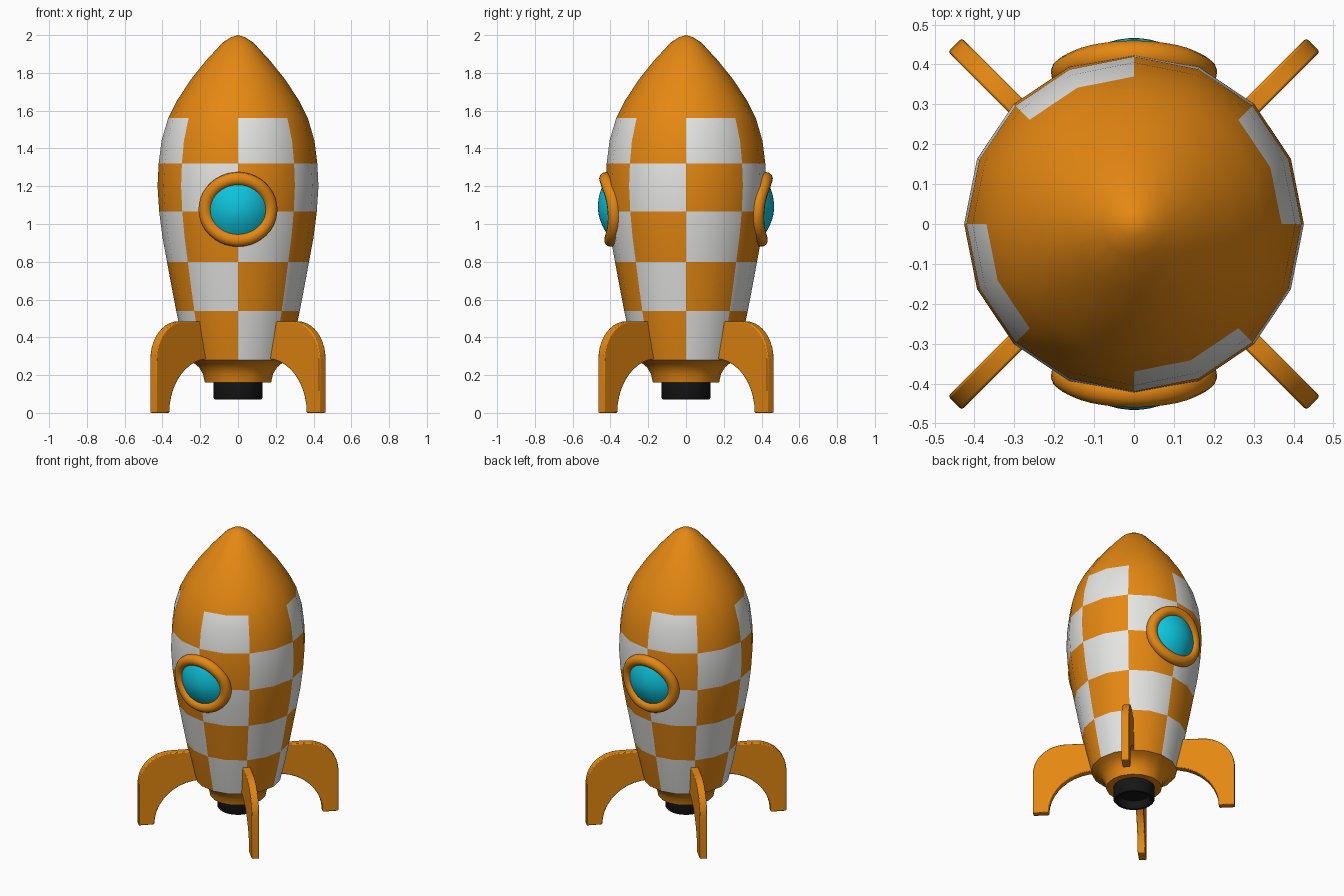
import bpy, bmesh, math
from math import sin, cos, pi, sqrt
from mathutils import Vector

if "Cube" in bpy.data.objects:
    bpy.data.objects.remove(bpy.data.objects["Cube"])


def material(name, rgb, rough=0.5):
    m = bpy.data.materials.new(name)
    m.use_nodes = True
    m.diffuse_color = (*rgb, 1)
    bsdf = m.node_tree.nodes["Principled BSDF"]
    bsdf.inputs["Base Color"].default_value = (*rgb, 1)
    bsdf.inputs["Roughness"].default_value = rough
    return m


ORANGE = material("orange paint", (0.78, 0.245, 0.006))
WHITE = material("white paint", (0.78, 0.78, 0.76))
CYAN = material("cyan glass", (0.004, 0.56, 0.74))
BLACK = material("black metal", (0.008, 0.008, 0.008))


def finish(name, bm, mats, angle=40):
    bmesh.ops.remove_doubles(bm, verts=bm.verts, dist=1e-5)
    bmesh.ops.recalc_face_normals(bm, faces=bm.faces)
    me = bpy.data.meshes.new(name)
    bm.to_mesh(me)
    bm.free()
    ob = bpy.data.objects.new(name, me)
    bpy.context.collection.objects.link(ob)
    for m in mats:
        me.materials.append(m)
    bpy.ops.object.select_all(action='DESELECT')
    ob.select_set(True)
    bpy.context.view_layer.objects.active = ob
    bpy.ops.object.shade_smooth_by_angle(angle=math.radians(angle))
    return ob


def grid(bm, rows):
    """Skin closed loops of points; single points become fans."""
    loops = [[bm.verts.new(p) for p in row] for row in rows]
    for a, b in zip(loops, loops[1:]):
        n = max(len(a), len(b))
        for i in range(n):
            j = (i + 1) % n
            if len(a) == 1:
                bm.faces.new((a[0], b[i], b[j]))
            elif len(b) == 1:
                bm.faces.new((a[i], a[j], b[0]))
            else:
                bm.faces.new((a[i], a[j], b[j], b[i]))


def lathe(bm, profile, seg=16):
    grid(bm, [[(0, 0, z)] if r == 0 else
              [(r * cos(2 * pi * i / seg), r * sin(2 * pi * i / seg), z) for i in range(seg)]
              for r, z in profile])


# Hull: lathed shell with checker squares
ROWS = [1.56, 1.32, 1.065, 0.80, 0.54, 0.28]
HULL = [(0, 2.0), (0.035, 1.99), (0.08, 1.962), (0.165, 1.87), (0.25, 1.765), (0.325, 1.65),
        (0.37, 1.56), (0.405, 1.44), (0.42, 1.32), (0.426, 1.2), (0.417, 1.065),
        (0.40, 0.93), (0.376, 0.80), (0.352, 0.67), (0.327, 0.54), (0.30, 0.41), (0.27, 0.28)]
bm = bmesh.new()
lathe(bm, HULL)
for f in bm.faces:
    c = f.calc_center_median()
    row = sum(c.z < z for z in ROWS) - 1
    sector = math.floor(math.atan2(c.y, c.x) / (pi / 4))
    f.material_index = int(row >= 0 and (row + sector) % 2 == 0)
finish("hull", bm, [ORANGE, WHITE])

# Tail collar and nozzle
bm = bmesh.new()
lathe(bm, [(0.27, 0.28), (0.235, 0.265), (0.205, 0.24), (0.185, 0.205), (0.175, 0.16), (0, 0.16)])
finish("tail_collar", bm, [ORANGE])
bm = bmesh.new()
lathe(bm, [(0.13, 0.17), (0.13, 0.08), (0.122, 0.07), (0.108, 0.07), (0.10, 0.08),
           (0.095, 0.12), (0, 0.12)], 24)
finish("nozzle", bm, [BLACK])


# Portholes: ring and glass that follow the hull
def hull_point(x, z, side):
    for (r1, z1), (r2, z2) in zip(HULL, HULL[1:]):
        if z2 <= z <= z1:
            t = (z - z1) / (z2 - z1)
            r = r1 + t * (r2 - r1)
            p = Vector((x, side * sqrt(r * r - x * x), z))
            slope = (r2 - r1) / (z2 - z1)
            return p, Vector((p.x / r, p.y / r, -slope)).normalized()


PORT_Z = 1.077
for side, label in ((-1, "front"), (1, "back")):
    tube, N, M = 0.036, 40, 12
    rows = []
    for i in range(N + 1):
        a = 2 * pi * (i % N) / N
        p, n = hull_point(0.173 * cos(a), PORT_Z + 0.162 * sin(a), side)
        d = Vector((cos(a), 0, sin(a)))
        d = (d - n * d.dot(n)).normalized()
        rows.append([p + tube * (d * cos(b) + n * sin(b))
                     for b in (2 * pi * k / M for k in range(M))])
    bm = bmesh.new()
    grid(bm, rows)
    finish(label + "_porthole_ring", bm, [ORANGE], 60)

    rows = []
    for k in range(9):
        t = k / 8
        lift = 0.006 + 0.042 * (1 - t * t)
        loop = []
        for i in range(32 if k else 1):
            a = 2 * pi * i / 32
            p, n = hull_point(0.155 * t * cos(a), PORT_Z + 0.145 * t * sin(a), side)
            loop.append(p + n * lift)
        rows.append(loop)
    bm = bmesh.new()
    grid(bm, rows)
    finish(label + "_porthole_glass", bm, [CYAN], 60)

# Four diagonal fins from one arched outline
STEPS = 10
quarter = [i * pi / 2 / STEPS for i in range(STEPS + 1)]
outline = [(0.22, 0.485)]
outline += [(0.43 + 0.205 * sin(a), 0.285 + 0.20 * cos(a)) for a in quarter]
outline += [(0.635, 0.0)]
outline += [(0.24 + 0.295 * cos(a), 0.285 * sin(a)) for a in quarter]
HALF = 0.024
for i, label in enumerate(("back_left", "back_right", "front_right", "front_left")):
    ang = pi / 4 + i * pi / 2
    out, across = Vector((cos(ang), sin(ang), 0)), Vector((-sin(ang), cos(ang), 0))
    bm = bmesh.new()
    sides = [[bm.verts.new(out * r + across * s + Vector((0, 0, z))) for r, z in outline]
             for s in (-HALF, HALF)]
    bm.faces.new(sides[0])
    bm.faces.new(sides[1][::-1])
    n = len(outline)
    for k in range(n):
        j = (k + 1) % n
        bm.faces.new((sides[0][k], sides[1][k], sides[1][j], sides[0][j]))
    fin = finish(label + "_fin", bm, [ORANGE], 35)
    bev = fin.modifiers.new("soft_edges", 'BEVEL')
    bev.width = 0.006
    bev.segments = 2
    bev.limit_method = 'ANGLE'
    bev.angle_limit = math.radians(40)
